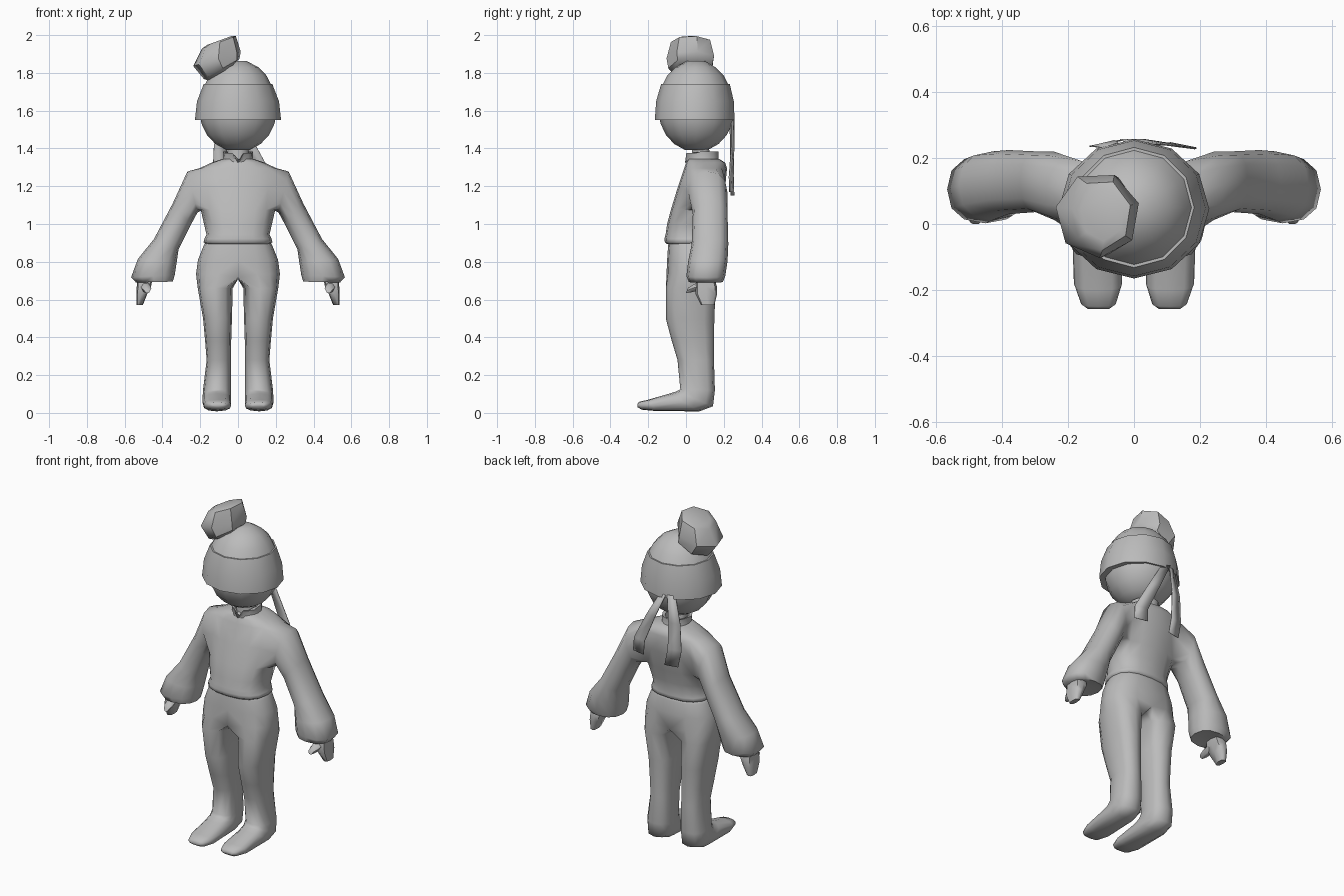
import bpy, bmesh, math
from mathutils import Vector

if "Cube" in bpy.data.objects:
    bpy.data.objects.remove(bpy.data.objects["Cube"])

GREY = bpy.data.materials.new("plain grey")
GREY.diffuse_color = (0.5, 0.5, 0.5, 1)
GREY.use_nodes = True
GREY.node_tree.nodes["Principled BSDF"].inputs["Base Color"].default_value = GREY.diffuse_color


def finish(name, bm, angle=60, mirror=False):
    """Turn a bmesh into a smooth-shaded grey object, mirrored across x if asked."""
    bmesh.ops.recalc_face_normals(bm, faces=bm.faces)
    mesh = bpy.data.meshes.new(name)
    bm.to_mesh(mesh)
    bm.free()
    mesh.materials.append(GREY)
    ob = bpy.data.objects.new(name, mesh)
    bpy.context.collection.objects.link(ob)
    bpy.ops.object.select_all(action='DESELECT')
    ob.select_set(True)
    bpy.context.view_layer.objects.active = ob
    bpy.ops.object.shade_smooth_by_angle(angle=math.radians(angle))
    if mirror:
        ob.modifiers.new("mirror", 'MIRROR')
    return ob


def ring_verts(bm, ring, angles, power=1.0):
    """Points at the given degrees on a ring (centre, half axis u, half axis v)."""
    c, u, v = [Vector(k) for k in ring]
    out = []
    for a in angles:
        s, t = [math.copysign(abs(k) ** power, k)
                for k in (math.cos(math.radians(a)), math.sin(math.radians(a)))]
        out.append(bm.verts.new(c + u * s + v * t))
    return out


def skin(bm, rows, closed=True, skip=()):
    """Quads between successive rows; skip holds (row, column) gaps."""
    for r, (a, b) in enumerate(zip(rows, rows[1:])):
        for i in range(len(a) if closed else len(a) - 1):
            if (r, i) not in skip:
                j = (i + 1) % len(a)
                bm.faces.new((a[i], a[j], b[j], b[i]))


def loft(name, rings, n=12, power=1.0, angle=60, phase=0.0, edit=None, mirror=False):
    """Closed skin with capped ends; power < 1 is boxier."""
    bm = bmesh.new()
    rows = [ring_verts(bm, r, [360 * (i + phase) / n for i in range(n)], power) for r in rings]
    skin(bm, rows)
    bm.faces.new(rows[0])
    bm.faces.new(rows[-1])
    if edit:
        edit(rows)
    return finish(name, bm, angle, mirror)


def flat(z, x0, x1, y0, y1):
    """Horizontal ring from its x and y extents."""
    return (((x0 + x1) / 2, (y0 + y1) / 2, z), ((x1 - x0) / 2, 0, 0), (0, (y1 - y0) / 2, 0))


def level(rows):
    return [flat(z, -x, x, y0, y1) for z, x, y0, y1 in rows]


def slanted(x0, z0, x1, z1, y0, y1):
    """Ring between an inner and an outer point in the front plane."""
    return (((x0 + x1) / 2, (y0 + y1) / 2, (z0 + z1) / 2),
            ((x1 - x0) / 2, 0, (z1 - z0) / 2), (0, (y1 - y0) / 2, 0))


def upright(x0, x1, front, back):
    """Ring across x between a front and a back (y, z) point."""
    f, b = Vector((0, *front)), Vector((0, *back))
    return (Vector(((x0 + x1) / 2, 0, 0)) + (f + b) / 2, ((x1 - x0) / 2, 0, 0), (b - f) / 2)


# head and neck
loft("head", level([(1.6 - 0.218 * math.cos(a), 0.204 * math.sin(a), 0.055 - 0.2 * math.sin(a),
                     0.055 + 0.2 * math.sin(a))
                    for a in [math.pi * k / 10 for k in (1, 2, 3, 4, 5, 6)]]), 12)
loft("neck", level([(1.28, .07, .02, .15), (1.35, .055, .03, .13), (1.44, .055, .03, .12)]), 10)

# knitted hat: turned-up band and crown
loft("hat_band", level([(1.55, .228, -.165, .257), (1.65, .217, -.158, .253), (1.74, .182, -.132, .232)]), 12)
loft("hat_crown", level([(1.73, .179, -.128, .228), (1.785, .152, -.1, .2),
                         (1.83, .108, -.055, .155), (1.863, .045, .005, .1)]), 12, angle=70)

# tilted bobble on the hat: x, z, radius across, radius in depth, tilt in degrees
bobble = [(-.09, 1.80, .08, .09, 30), (-.085, 1.822, .112, .122, 30), (-.11, 1.875, .135, .131, 17),
          (-.1, 1.962, .098, .108, 20), (-.095, 1.973, .07, .08, 20)]
loft("hat_bobble", [((x, .028, z), (r * math.cos(math.radians(t)), 0, r * math.sin(math.radians(t))),
                     (0, d, 0)) for x, z, r, d, t in bobble], 7, phase=0.3, angle=50)


# two flat ribbon tails behind the hat, each path point as x, y, z, half width
def ribbon(name, path, turn):
    bm = bmesh.new()
    rows = [[bm.verts.new((x + s * h, y + s * turn, z)) for s in (-1, 1)] for x, y, z, h in path]
    skin(bm, rows, closed=False)
    finish(name, bm).modifiers.new("thickness", 'SOLIDIFY').thickness = 0.004


ribbon("ribbon_long", [(-.02, .25, 1.57, .022), (.06, .25, 1.42, .032), (.145, .238, 1.25, .04),
                       (.15, .24, 1.17, .04)], -.008)
ribbon("ribbon_short", [(-.07, .24, 1.57, .022), (-.094, .246, 1.41, .034), (-.095, .245, 1.25, .04),
                        (-.075, .248, 1.15, .04)], .008)

HALF = [-90 + 22.5 * i for i in range(9)]
TUBE = [30 * i for i in range(12)]

# sweater: half body with a turned hem, sleeve grown out of the armhole, mirrored
bm = bmesh.new()
body = level([(.893, .165, -.10, .14), (.903, .182, -.112, .157), (.922, .178, -.114, .157),
              (.945, .167, -.108, .155), (1.0, .18, -.1, .162), (1.075, .197, -.08, .18),
              (1.19, .208, -.045, .207), (1.295, .205, -.01, .217), (1.325, .14, 0, .207),
              (1.345, .08, .01, .175)])
rows = [ring_verts(bm, r, HALF, 0.8) for r in body]
skin(bm, rows, closed=False, skip=[(r, c) for r in (5, 6) for c in range(2, 6)])
bm.faces.new(rows[0])
bm.faces.new(rows[-1])
low, mid, top = rows[5:8]
armhole = top[4:7] + [mid[6]] + low[6:1:-1] + [mid[2]] + top[2:4]
sleeve = [(.215, 1.06, .268, 1.278, .012, .219), (.25, .995, .345, 1.11, .036, .22),
          (.315, .865, .445, .92, .03, .224), (.325, .795, .53, .815, .012, .22),
          (.335, .73, .566, .718, .002, .208), (.345, .695, .54, .69, .015, .195),
          (.4, .7, .5, .7, .06, .16)]
tube = [armhole] + [ring_verts(bm, slanted(*r), TUBE, 0.85) for r in sleeve]
skin(bm, tube)
bm.faces.new(tube[-1])
finish("sweater", bm, 75, mirror=True)


# standing collar with a notch at the throat
def notch(rows):
    for row in rows[2:]:
        for v in row:
            if abs(v.co.x) < .01 and v.co.y < .05:
                v.co.z -= .06
            elif v.co.y < .05:
                v.co.z -= .01


loft("collar", level([(1.3, .095, 0, .19), (1.345, .078, .0, .172), (1.385, .08, -.005, .172),
                      (1.38, .064, .012, .155), (1.34, .06, .02, .15)]), 16, angle=40, edit=notch)

# trousers and feet: half seat split at the crotch into a leg, mirrored
bm = bmesh.new()
seat = level([(.915, .165, -.09, .14), (.885, .182, -.095, .15), (.81, .212, -.1, .157),
              (.735, .222, -.104, .158)])
rows = [ring_verts(bm, r, HALF, 0.8) for r in seat]
for row, drop in ((rows[-1], .02),):
    row[0].co.z -= drop
    row[8].co.z -= drop
skin(bm, rows, closed=False)
bm.faces.new(rows[0])
crotch = [bm.verts.new((0, y, .708)) for y in (.095, .03, -.04)]
leg = [flat(.66, .028, .213, -.106, .157), flat(.5, .032, .185, -.107, .15),
       flat(.38, .036, .174, -.075, .148), flat(.28, .038, .166, -.045, .148),
       upright(.036, .185, (-.03, .125), (.153, .12)),
       upright(.036, .188, (-.05, .114), (.143, .035)),
       upright(.038, .188, (-.085, .103), (.07, .008)),
       upright(.036, .182, (-.2, .07), (-.16, .01)),
       upright(.055, .16, (-.25, .058), (-.235, .017)),
       upright(.075, .14, (-.258, .045), (-.256, .03))]
tube = [rows[-1] + crotch]
tube += [ring_verts(bm, r, [-120 + a for a in TUBE], 0.78) for r in leg]
skin(bm, tube)
bm.faces.new(tube[-1])
finish("trousers_and_feet", bm, 75, mirror=True)

# hands and thumbs
hand = [(.45, .72, .535, .72, .055, .15), (.46, .67, .536, .67, .05, .163),
        (.48, .63, .538, .63, .05, .165), (.503, .572, .536, .57, .08, .15)]
loft("hands", [slanted(*r) for r in hand], 8, 0.6, mirror=True)
loft("thumbs", [((x, y, z), (r, 0, 0), (0, r * .4, r))
                for x, y, z, r in ((.49, .085, .675, .028), (.485, .035, .66, .026),
                                   (.48, .005, .648, .016))], 6, mirror=True)
